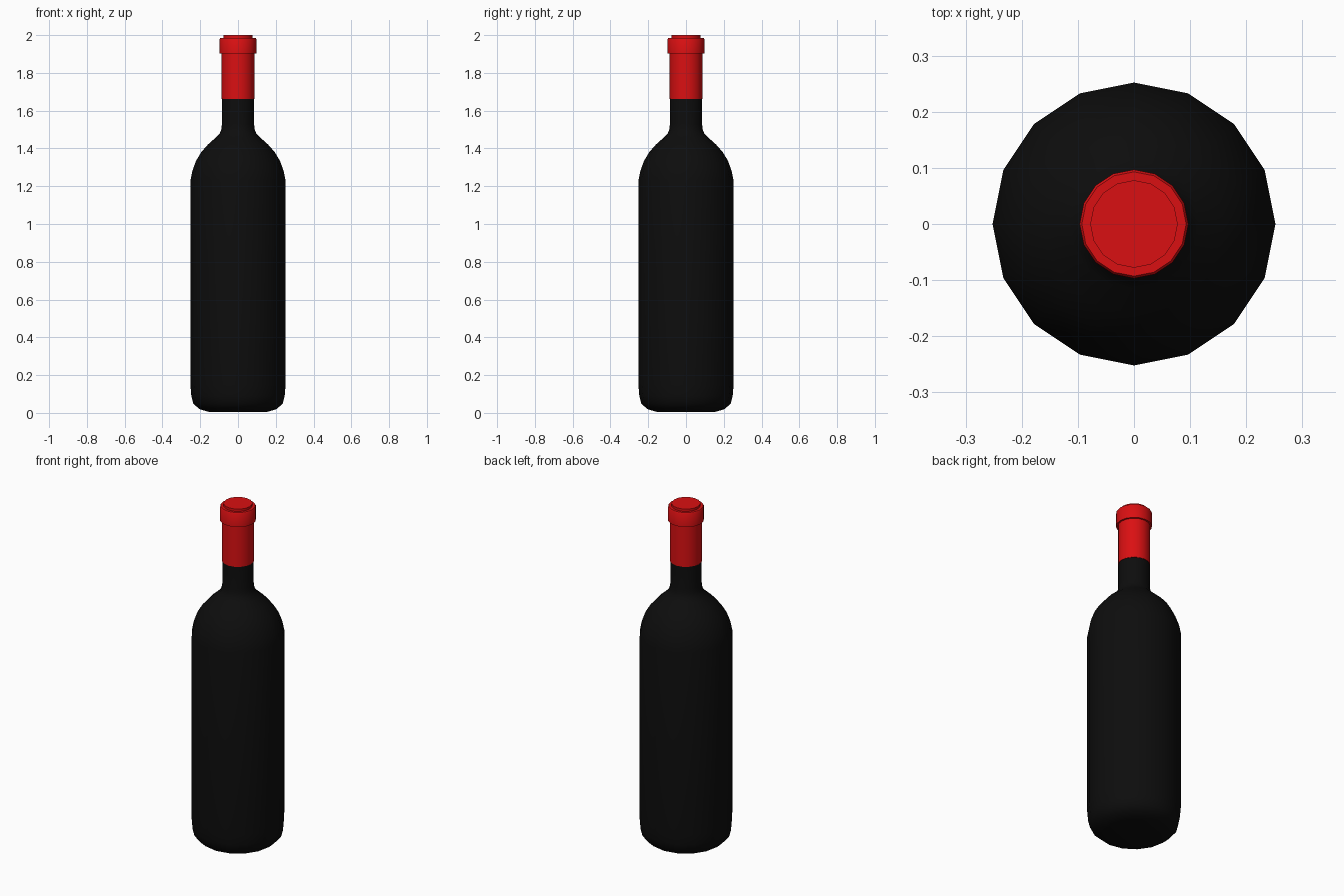
import bpy, bmesh, math

cube = bpy.data.objects.get("Cube")
if cube:
    bpy.data.objects.remove(cube, do_unlink=True)

SIDES = 16


def material(name, rgb):
    mat = bpy.data.materials.new(name)
    mat.use_nodes = True
    mat.diffuse_color = (*rgb, 1)
    mat.node_tree.nodes["Principled BSDF"].inputs["Base Color"].default_value = (*rgb, 1)
    return mat


def lathe(name, profile, mat):
    """Spin a (radius, height) profile around z; radius 0 closes an end."""
    bm = bmesh.new()
    verts = [bm.verts.new((r, 0, z)) for r, z in profile]
    edges = [bm.edges.new(pair) for pair in zip(verts, verts[1:])]
    bmesh.ops.spin(bm, geom=verts + edges, cent=(0, 0, 0), axis=(0, 0, 1),
                   angle=math.tau, steps=SIDES, use_duplicate=False)
    bmesh.ops.remove_doubles(bm, verts=bm.verts, dist=0.0005)
    bmesh.ops.recalc_face_normals(bm, faces=bm.faces)
    mesh = bpy.data.meshes.new(name)
    bm.to_mesh(mesh)
    bm.free()
    mesh.materials.append(mat)
    obj = bpy.data.objects.new(name, mesh)
    bpy.context.collection.objects.link(obj)
    bpy.ops.object.select_all(action="DESELECT")
    obj.select_set(True)
    bpy.context.view_layer.objects.active = obj
    bpy.ops.object.shade_smooth_by_angle(angle=math.radians(35))
    return obj


glass = material("black_glass", (0.004, 0.004, 0.004))
foil = material("red_foil", (0.7, 0.005, 0.006))

# Body with rounded foot, curved shoulder and neck
lathe("bottle_body", [
    (0, 0.004), (0.15, 0.004), (0.205, 0.02), (0.237, 0.05), (0.247, 0.09), (0.252, 0.15),
    (0.252, 1.23), (0.242, 1.28), (0.222, 1.335), (0.195, 1.38), (0.16, 1.42),
    (0.115, 1.46), (0.096, 1.48), (0.088, 1.503), (0.085, 1.53), (0.085, 1.67), (0, 1.67),
], glass)

# Foil sleeve around the upper neck
lathe("foil_sleeve", [(0, 1.662), (0.087, 1.662), (0.087, 1.91), (0, 1.91)], foil)

# Lip collar
lathe("lip_collar", [
    (0, 1.902), (0.097, 1.902), (0.097, 1.98), (0.093, 1.986), (0, 1.986),
], foil)

# Raised disc closing the top
lathe("top_cap", [(0, 1.98), (0.078, 1.98), (0.078, 2.0), (0, 2.0)], foil)
